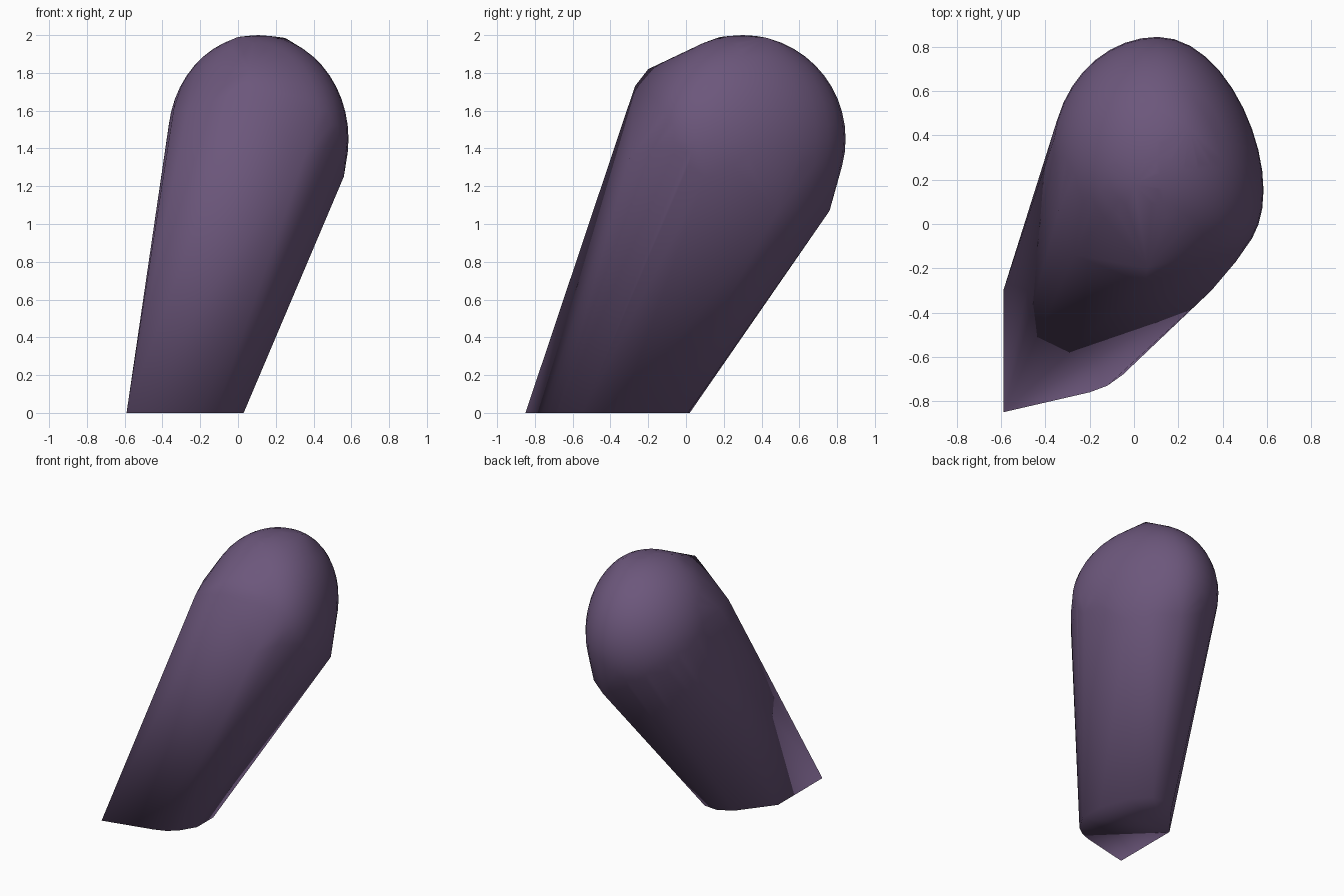
import bpy, bmesh
from mathutils import Vector

if "Cube" in bpy.data.objects:
    bpy.data.objects.remove(bpy.data.objects["Cube"])

bm = bmesh.new()

# Rounded head: an ellipsoid whose right side sweeps towards the front
bmesh.ops.create_uvsphere(bm, u_segments=40, v_segments=24, radius=1)
bmesh.ops.delete(bm, geom=list(bm.faces), context='FACES_ONLY')
for v in bm.verts:
    x, y, z = v.co
    dx = 0.478 * x
    dy = 0.545 * y
    if dx > 0:
        dy -= 0.65 * dx * dx
    v.co = Vector((0.107 + dx, 0.30 + dy, 1.45 + 0.55 * z))

# Crown, brow, cheek and heel points that pull the head out of round
for p in [(0.00, 0.18, 1.99), (0.25, 0.43, 1.985),
          (0.05, -0.27, 1.73), (0.06, -0.20, 1.82), (-0.27, -0.14, 1.59),
          (-0.34, 0.06, 1.61), (0.35, -0.30, 1.35), (0.46, -0.17, 1.40),
          (0.57, 0.03, 1.38), (0.56, 0.10, 1.25), (0.47, 0.48, 1.06),
          (0.36, 0.63, 1.08), (0.19, 0.76, 1.07), (0.12, 0.83, 1.40)]:
    bm.verts.new(p)

# Flat foot outline on the ground
for x, y in [(-0.59, -0.85), (-0.59, -0.30), (-0.39, -0.04), (-0.28, 0.02),
             (-0.17, 0.01), (-0.05, -0.12), (0.03, -0.35), (0.03, -0.55),
             (-0.05, -0.68), (-0.12, -0.73), (-0.20, -0.76)]:
    bm.verts.new((x, y, 0))

# Stretch one skin over everything and drop what lies inside
bmesh.ops.convex_hull(bm, input=list(bm.verts))
bmesh.ops.delete(bm, geom=[e for e in bm.edges if not e.link_faces], context='EDGES')
bmesh.ops.delete(bm, geom=[v for v in bm.verts if not v.link_faces], context='VERTS')
bmesh.ops.recalc_face_normals(bm, faces=list(bm.faces))
for f in bm.faces:
    f.smooth = True

mesh = bpy.data.meshes.new("leaning_stub")
bm.to_mesh(mesh)
bm.free()
stub = bpy.data.objects.new("leaning_stub", mesh)
bpy.context.collection.objects.link(stub)

# Dull purple
mat = bpy.data.materials.new("dull_purple")
mat.diffuse_color = (0.15, 0.095, 0.2, 1)
mat.use_nodes = True
mat.node_tree.nodes["Principled BSDF"].inputs["Base Color"].default_value = mat.diffuse_color
mesh.materials.append(mat)
